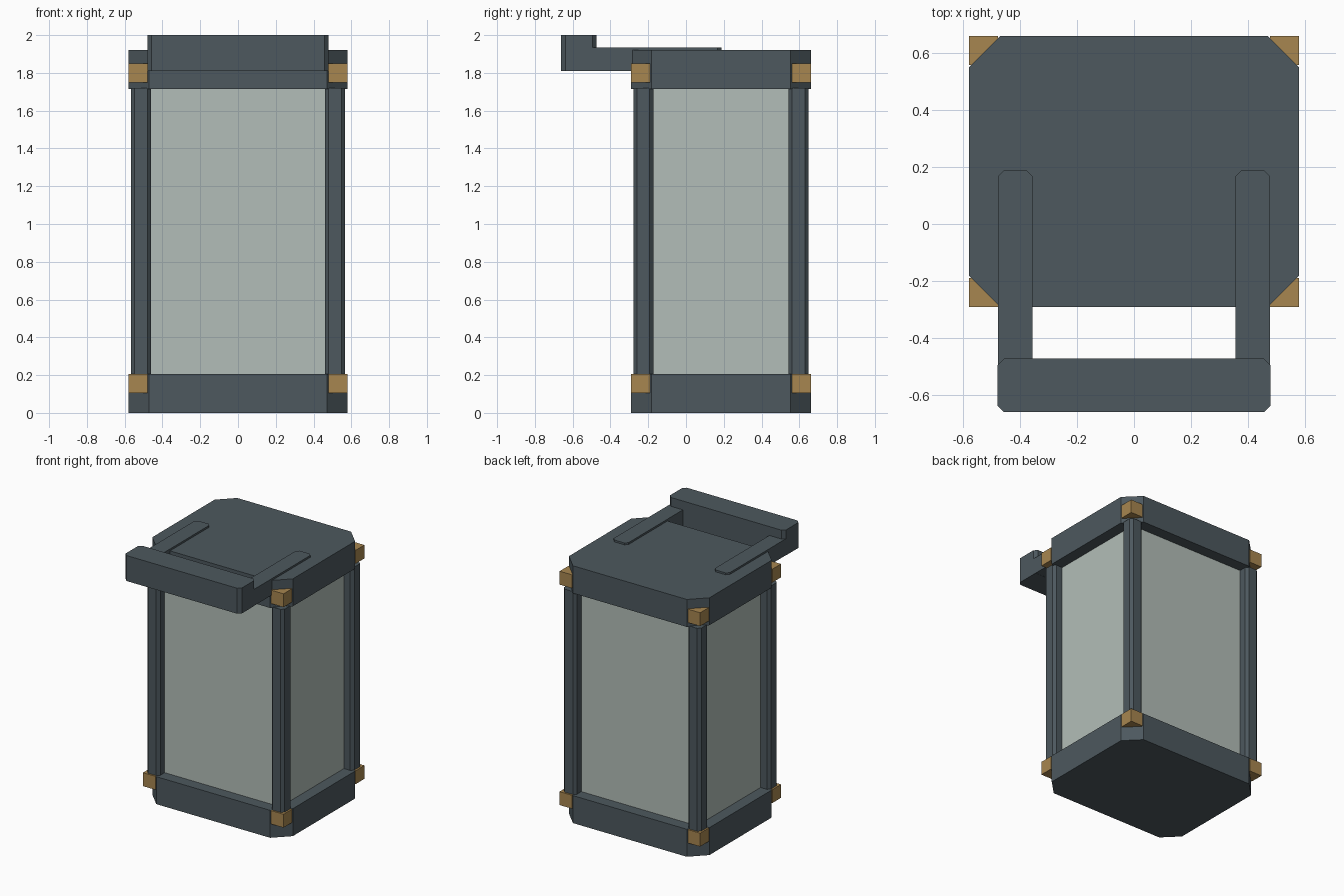
import bpy
import bmesh

if "Cube" in bpy.data.objects:
    bpy.data.objects.remove(bpy.data.objects["Cube"])

CY = 0.185            # centre of the lantern body along y
HX, HY = 0.58, 0.477  # half sizes of the body


def material(name, rgb):
    m = bpy.data.materials.new(name)
    m.diffuse_color = (*rgb, 1)
    m.use_nodes = True
    m.node_tree.nodes["Principled BSDF"].inputs["Base Color"].default_value = m.diffuse_color
    return m


SLATE = material("slate metal", (0.074, 0.098, 0.112))
BRASS = material("brass", (0.39, 0.24, 0.08))
GLASS = material("frosted glass", (0.45, 0.515, 0.48))


def block(name, lo, hi, mat, cut=0.0, cut_test=lambda x, y: True):
    """Box from lo to hi; vertical edges passing cut_test (sides -1/1) are chamfered."""
    bm = bmesh.new()
    bmesh.ops.create_cube(bm, size=1)
    mid = [(a + b) / 2 for a, b in zip(lo, hi)]
    for v in bm.verts:
        v.co = [mid[i] + v.co[i] * (hi[i] - lo[i]) for i in range(3)]
    if cut:
        edges = []
        for e in bm.edges:
            a, b = (v.co for v in e.verts)
            if abs(a.z - b.z) > 1e-5 and cut_test(a.x - mid[0], a.y - mid[1]):
                edges.append(e)
        bmesh.ops.bevel(bm, geom=edges, offset=cut, offset_type='OFFSET',
                        segments=1, affect='EDGES')
    me = bpy.data.meshes.new(name)
    bm.to_mesh(me)
    bm.free()
    me.materials.append(mat)
    ob = bpy.data.objects.new(name, me)
    bpy.context.collection.objects.link(ob)
    return ob


# Base and lid with cut corners
for name, z0, z1 in (("base", 0, 0.205), ("lid", 1.715, 1.92)):
    block(name, (-HX, CY - HY, z0), (HX, CY + HY, z1), SLATE, 0.11)

# Glass core
block("glass", (-HX + 0.085, CY - HY + 0.085, 0.2),
      (HX - 0.085, CY + HY - 0.085, 1.72), GLASS)


def corner(name, sx, sy, outer, inner, z0, z1, mat, cut=0.0):
    xs = sorted((sx * (HX - outer), sx * (HX - inner)))
    ys = sorted((CY + sy * (HY - outer), CY + sy * (HY - inner)))
    block(name, (xs[0], ys[0], z0), (xs[1], ys[1], z1), mat, cut)


# Corner posts and brass corner blocks
for sx, sx_name in ((-1, "left"), (1, "right")):
    for sy, sy_name in ((-1, "front"), (1, "back")):
        tag = f"{sy_name}_{sx_name}"
        corner("post_" + tag, sx, sy, 0.013, 0.12, 0.2, 1.72, SLATE, 0.02)
        corner("lower_brass_" + tag, sx, sy, 0, 0.102, 0.105, 0.205, BRASS)
        corner("upper_brass_" + tag, sx, sy, 0, 0.102, 1.75, 1.85, BRASS)

# Handle: front bar and two arms lying on the lid
block("handle_bar", (-0.48, -0.662, 1.81), (0.48, -0.473, 2.0), SLATE, 0.023)
for s, tag in ((-1, "left"), (1, "right")):
    xs = sorted((s * 0.357, s * 0.479))
    block("handle_arm_" + tag, (xs[0], -0.5, 1.811), (xs[1], 0.188, 1.934),
          SLATE, 0.02, lambda x, y: y > 0)
